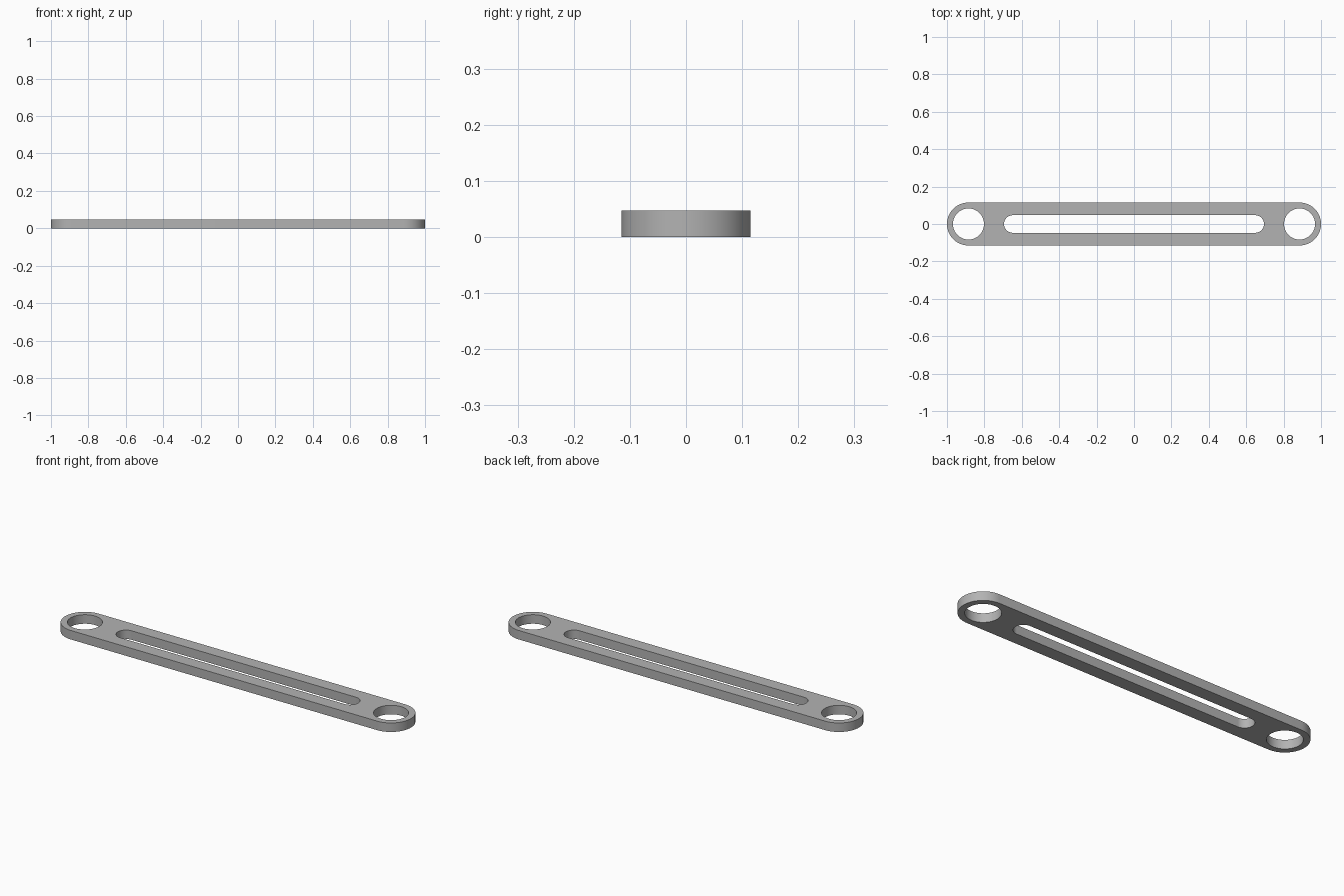
import bpy
import bmesh
from math import cos, sin, pi

cube = bpy.data.objects.get("Cube")
if cube:
    bpy.data.objects.remove(cube, do_unlink=True)

THICKNESS = 0.047
END_X = 0.885        # centre of each rounded end and its hole
END_RADIUS = 0.115
HOLE_RADIUS = 0.083
SLOT_X = 0.648       # centre of each slot end
SLOT_RADIUS = 0.047
STEPS = 32           # segments per half circle


def circle(cx, radius):
    return [(cx + radius * cos(pi * i / STEPS), radius * sin(pi * i / STEPS))
            for i in range(2 * STEPS)]


def stadium(half_length, radius):
    right = [(half_length + radius * sin(pi * i / STEPS), -radius * cos(pi * i / STEPS))
             for i in range(STEPS + 1)]
    return right + [(-x, -y) for x, y in right]


def add_loop(bm, points):
    verts = [bm.verts.new((x, y, 0)) for x, y in points]
    return [bm.edges.new((v, verts[i - 1])) for i, v in enumerate(verts)]


# Flat outline with the slot and the two end holes
bm = bmesh.new()
edges = []
for loop in (stadium(END_X, END_RADIUS), stadium(SLOT_X, SLOT_RADIUS),
             circle(END_X, HOLE_RADIUS), circle(-END_X, HOLE_RADIUS)):
    edges += add_loop(bm, loop)
bmesh.ops.triangle_fill(bm, edges=edges, use_beauty=True, normal=(0, 0, 1))

# Thicken the outline into a plate
result = bmesh.ops.extrude_face_region(bm, geom=bm.faces[:], use_keep_orig=True)
top_verts = [g for g in result["geom"] if isinstance(g, bmesh.types.BMVert)]
bmesh.ops.translate(bm, verts=top_verts, vec=(0, 0, THICKNESS))
bmesh.ops.recalc_face_normals(bm, faces=bm.faces[:])
mesh = bpy.data.meshes.new("slotted_link_bar")
bm.to_mesh(mesh)
bm.free()

# Grey metal
grey = bpy.data.materials.new("grey")
grey.use_nodes = True
colour = (0.45, 0.45, 0.45, 1)
grey.diffuse_color = colour
grey.node_tree.nodes["Principled BSDF"].inputs["Base Color"].default_value = colour
mesh.materials.append(grey)

bar = bpy.data.objects.new("slotted_link_bar", mesh)
bpy.context.collection.objects.link(bar)
bpy.context.view_layer.objects.active = bar
bar.select_set(True)
bpy.ops.object.shade_smooth_by_angle(angle=pi / 6)
